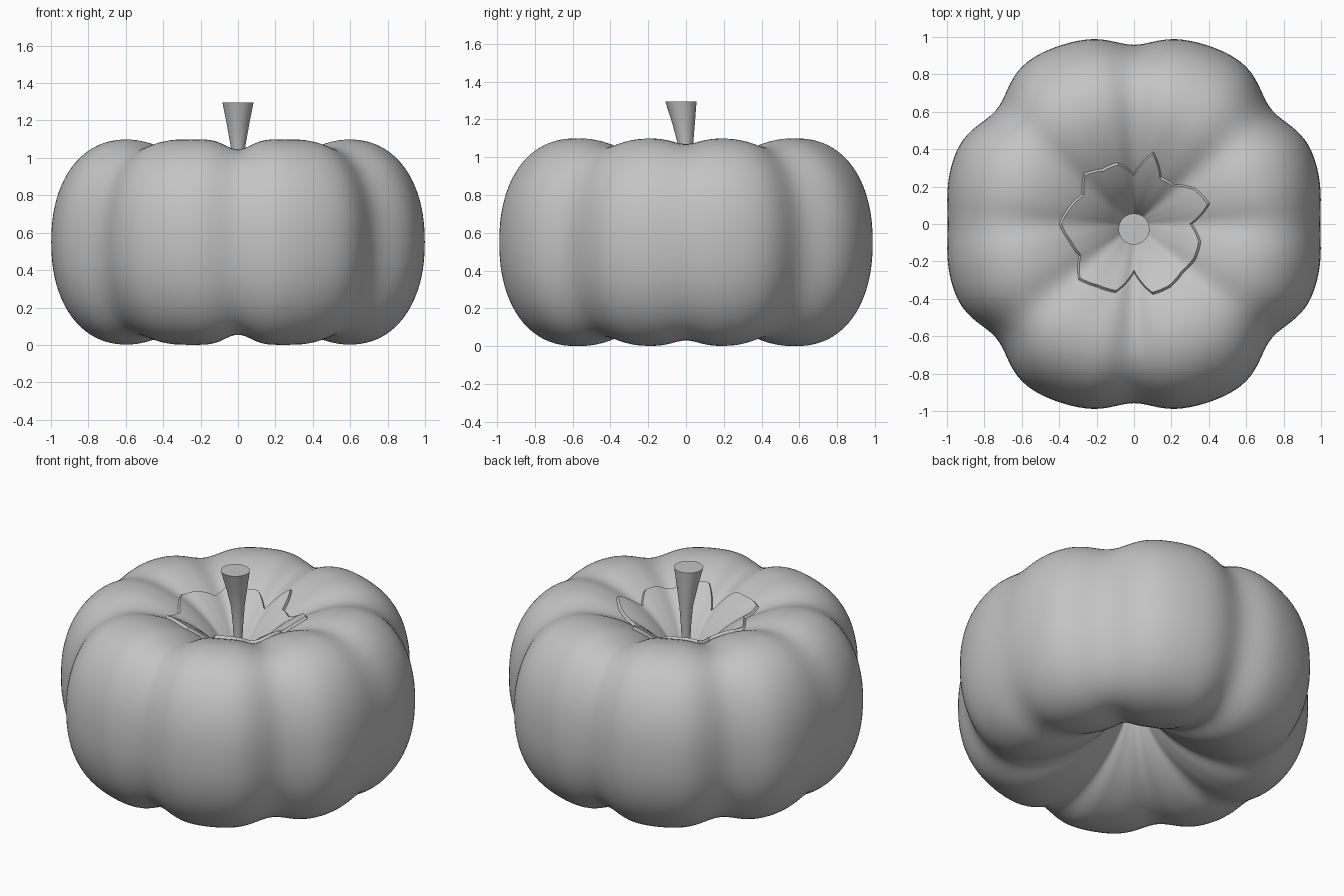
import bpy, bmesh, math

if "Cube" in bpy.data.objects:
    bpy.data.objects.remove(bpy.data.objects["Cube"])

def material(name, c):
    m = bpy.data.materials.new(name)
    m.diffuse_color = (c, c, c, 1)
    m.use_nodes = True
    m.node_tree.nodes["Principled BSDF"].inputs["Base Color"].default_value = m.diffuse_color
    return m

GREY = material("plain grey", 0.55)

def grid_object(name, rings, caps=False):
    """Skin a list of equally sized point rings into a smooth object."""
    bm = bmesh.new()
    vs = [[bm.verts.new(p) for p in r] for r in rings]
    n = len(vs[0])
    for a, b in zip(vs, vs[1:]):
        for i in range(n):
            j = (i + 1) % n
            bm.faces.new((a[i], a[j], b[j], b[i]))
    if caps:
        bm.faces.new(vs[0])
        bm.faces.new(vs[-1])
    bmesh.ops.recalc_face_normals(bm, faces=bm.faces)
    me = bpy.data.meshes.new(name)
    bm.to_mesh(me)
    bm.free()
    ob = bpy.data.objects.new(name, me)
    bpy.context.collection.objects.link(ob)
    me.materials.append(GREY)
    bpy.ops.object.select_all(action='DESELECT')
    ob.select_set(True)
    bpy.context.view_layer.objects.active = ob
    bpy.ops.object.shade_smooth_by_angle(angle=math.radians(40))
    return ob

# Eight grooves: angle, radial depth, vertical depth, width in degrees
GROOVES = [(0, .017, .03, 9), (180, .017, .03, 9), (90, .055, .055, 9), (270, .055, .055, 9)]
GROOVES += [(a, .095, .045, 11) for a in (40, 140, 220, 320)]

def groove(deg):
    dr = dz = 0
    for a, r, z, w in GROOVES:
        d = (deg - a + 180) % 360 - 180
        g = math.exp(-(d / w) ** 2)
        dr += r * g
        dz += z * g
    return dr, dz

RIM, MID, INNER, POW = 0.62, 0.55, 0.6, 1.7

def body_point(deg, t):
    """Cross-section of the lobed ring; t runs from bottom centre to top centre."""
    dr, dz = groove(deg)
    a = math.radians(deg)
    c, s = math.cos(t), math.sin(t)
    if c >= 0:
        e = 2 / 2.2
        # slightly fuller on the diagonals
        r = RIM + (.393 + .04 * math.sin(2 * a) ** 2 - dr) * c ** e
    else:
        e = 2 / POW
        u = (-c) ** e
        r = RIM - INNER * u
        dz *= 1 - .6 * u
    z = MID + (.55 - dz) * math.copysign(abs(s) ** e, s)
    return r * math.cos(a), r * math.sin(a), z

# Lobed body with deep funnels at top and bottom
N, M = 192, 72
t0 = math.radians(165)
grid_object("pumpkin_body",
            [[body_point(360 * i / N, -t0 + 2 * t0 * k / M) for i in range(N)]
             for k in range(M + 1)], caps=True)

# Jagged collar lining the top funnel, a thin shell with a torn edge
EDGE = [.33, .44, .40, .32, .31, .42, .29, .36, .36, .40, .34, .38,
        .42, .38, .36, .44, .41, .40, .28, .41, .41, .39, .40, .39]

def edge_radius(deg):
    f = deg / 360 * len(EDGE)
    k = int(f)
    u = f - k
    return EDGE[k % len(EDGE)] * (1 - u) + EDGE[(k + 1) % len(EDGE)] * u - .02

def collar_point(deg, u, lift):
    r = .05 + (edge_radius(deg) - .05) * u
    t = math.pi - math.acos(min(1, ((RIM - r) / INNER) ** (POW / 2)))
    x, y, z = body_point(deg, t)
    k = 1 - lift * .7 / r
    return x * k, y * k, z + lift * .7

rings = [[collar_point(360 * i / N, k / 12, .018) for i in range(N)] for k in range(13)]
rings += [[collar_point(360 * i / N, 1, -.01) for i in range(N)]]
grid_object("stem_collar", rings)

# Flared stem: height, radius, y offset
STEM = [(.64, .02, 0), (.82, .023, 0), (.95, .03, 0), (1.06, .039, -.002),
        (1.18, .06, -.013), (1.295, .083, -.027)]
S = 32
grid_object("stem",
            [[(r * math.cos(2 * math.pi * i / S), y + r * math.sin(2 * math.pi * i / S), z)
              for i in range(S)] for z, r, y in STEM], caps=True)
